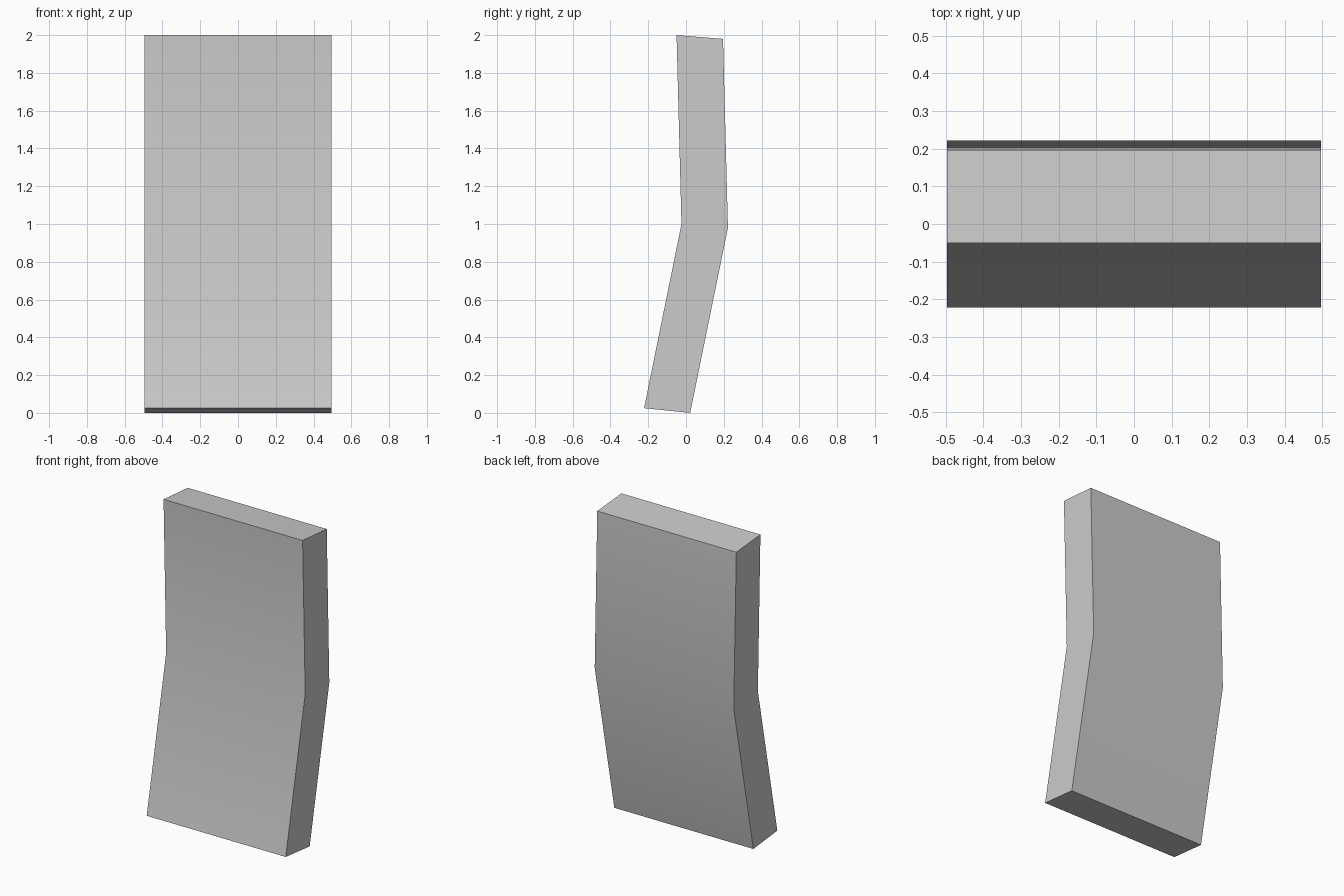
import bpy, bmesh
from mathutils import Vector

if "Cube" in bpy.data.objects:
    bpy.data.objects.remove(bpy.data.objects["Cube"])

HALF_WIDTH = 0.496

# Side profile (y, z) of the bent slab, counter-clockwise seen from +x
profile = [(-0.222, 0.025), (0.022, 0.0), (0.222, 0.98),
           (0.196, 1.98), (-0.05, 2.0), (-0.024, 1.0)]

# Extrude the profile across the width
bm = bmesh.new()
side = bm.faces.new([bm.verts.new((-HALF_WIDTH, y, z)) for y, z in profile])
ext = bmesh.ops.extrude_face_region(bm, geom=[side], use_keep_orig=True)
moved = [g for g in ext["geom"] if isinstance(g, bmesh.types.BMVert)]
bmesh.ops.translate(bm, verts=moved, vec=Vector((2 * HALF_WIDTH, 0, 0)))

# Split each side into two quads at the bend
for face in [f for f in bm.faces if len(f.verts) == 6]:
    mids = [v for v in face.verts if 0.9 < v.co.z < 1.1]
    bmesh.utils.face_split(face, mids[0], mids[1])
bmesh.ops.recalc_face_normals(bm, faces=bm.faces)

mesh = bpy.data.meshes.new("bent_panel")
bm.to_mesh(mesh)
bm.free()
panel = bpy.data.objects.new("bent_panel", mesh)
bpy.context.collection.objects.link(panel)

# Smooth across the shallow bend, sharp on the outer edges
bpy.context.view_layer.objects.active = panel
panel.select_set(True)
bpy.ops.object.shade_smooth_by_angle()
